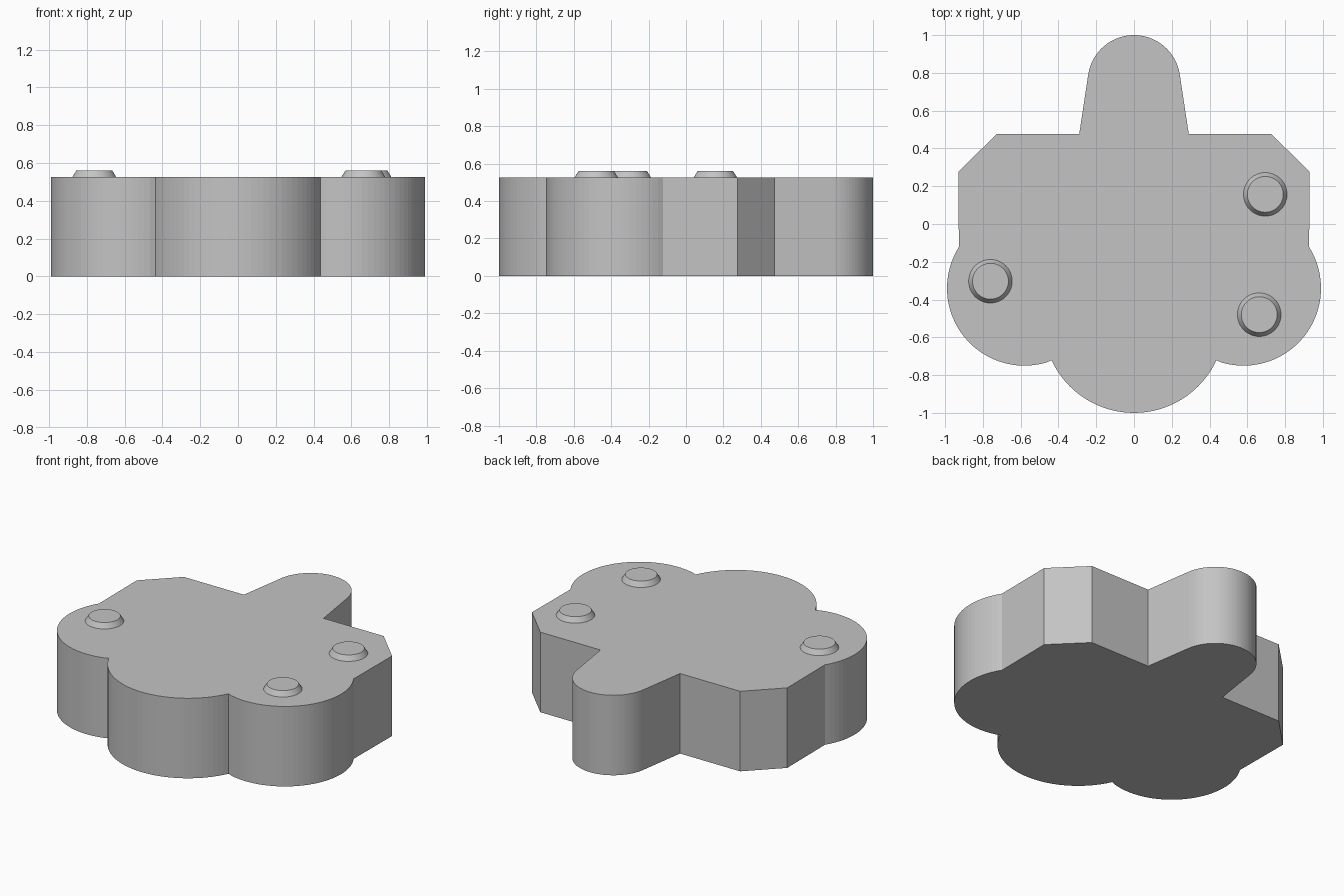
import bpy, bmesh, math

if "Cube" in bpy.data.objects:
    bpy.data.objects.remove(bpy.data.objects["Cube"])

HEIGHT = 0.527

grey = bpy.data.materials.new("plain grey")
grey.diffuse_color = (0.55, 0.55, 0.55, 1)
grey.use_nodes = True
grey.node_tree.nodes["Principled BSDF"].inputs["Base Color"].default_value = grey.diffuse_color


def arc(cx, cy, r, start, end, steps):
    """Points on a circle arc, angles in radians."""
    return [(cx + r * math.cos(start + (end - start) * i / steps),
             cy + r * math.sin(start + (end - start) * i / steps))
            for i in range(steps + 1)]


def angle(cx, cy, x, y):
    return math.atan2(y - cy, x - cx)


def finish(name, bm):
    bmesh.ops.recalc_face_normals(bm, faces=bm.faces)
    mesh = bpy.data.meshes.new(name)
    bm.to_mesh(mesh)
    bm.free()
    mesh.materials.append(grey)
    obj = bpy.data.objects.new(name, mesh)
    bpy.context.collection.objects.link(obj)
    return obj


# Right half of the outline, from the bottom centre to the top centre
notch = (0.437, -0.722)
hip = (0.93, -0.12)
half = arc(0, -0.519, 0.481, -math.pi / 2, angle(0, -0.519, *notch), 16)
half += arc(0.58, -0.34, 0.41, angle(0.58, -0.34, *notch),
            angle(0.58, -0.34, *hip), 32)[1:]
half += [(0.93, 0.275), (0.728, 0.476), (0.29, 0.476)]
half += arc(0, 0.755, 0.245, math.radians(8.5), math.pi / 2, 20)
outline = half + [(-x, y) for x, y in half[-2:0:-1]]

# Slab body: outline extruded upwards
bm = bmesh.new()
base = bm.faces.new([bm.verts.new((x, y, 0)) for x, y in outline])
top = bmesh.ops.extrude_face_region(bm, geom=[base], use_keep_orig=True)
bmesh.ops.translate(bm, vec=(0, 0, HEIGHT),
                    verts=[v for v in top["geom"] if isinstance(v, bmesh.types.BMVert)])
finish("slab_body", bm)

# Low studs with sloping rims on the top face
for name, x, y in (("upper_right_stud", 0.695, 0.157),
                   ("lower_right_stud", 0.663, -0.48),
                   ("left_stud", -0.76, -0.303)):
    bm = bmesh.new()
    bmesh.ops.create_cone(bm, cap_ends=True, segments=48,
                          radius1=0.116, radius2=0.095, depth=0.034)
    stud = finish(name, bm)
    stud.location = (x, y, HEIGHT + 0.016)
    bpy.context.view_layer.objects.active = stud
    stud.select_set(True)
    bpy.ops.object.shade_smooth_by_angle(angle=math.radians(30))
    stud.select_set(False)
